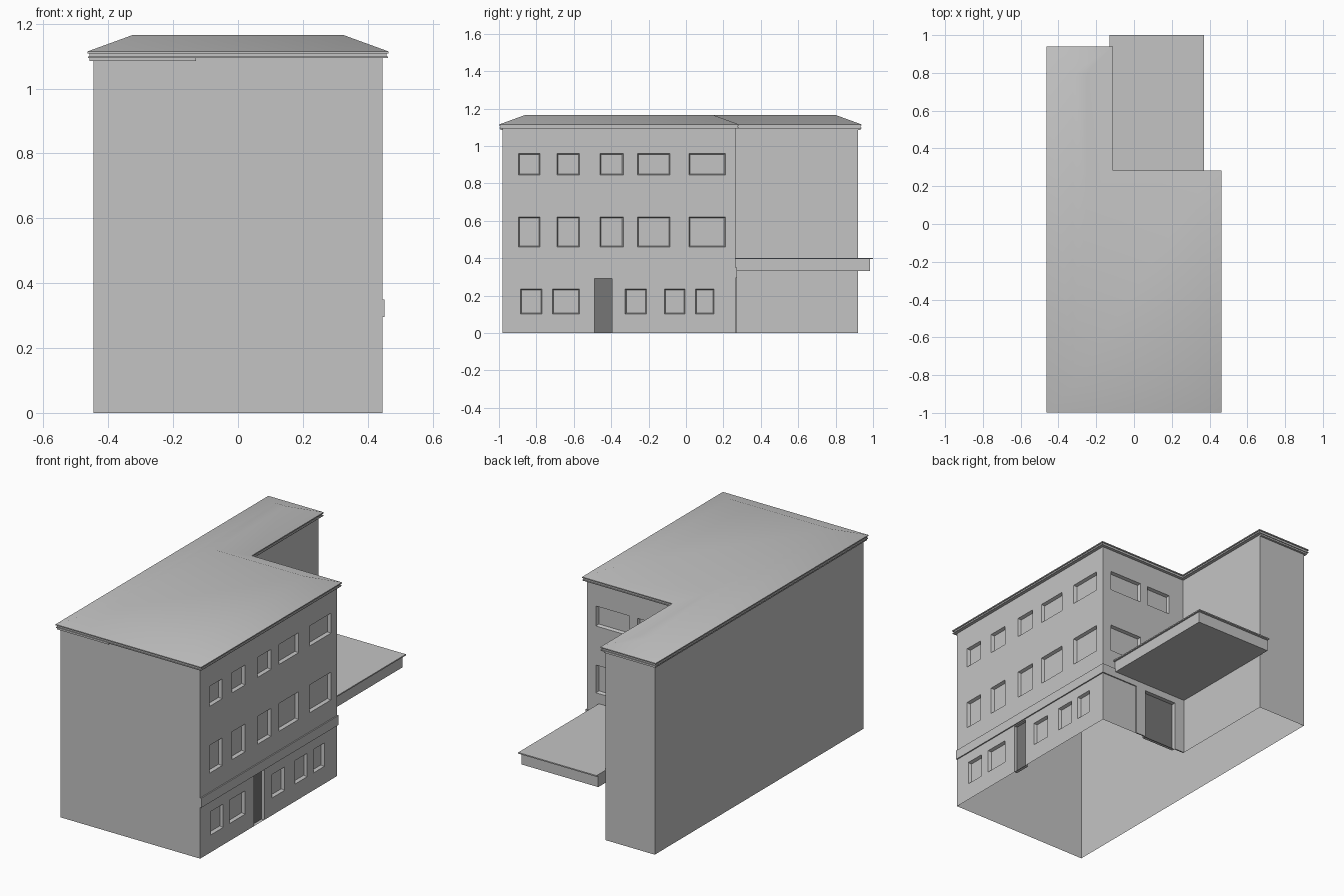
import bpy, bmesh

if "Cube" in bpy.data.objects:
    bpy.data.objects.remove(bpy.data.objects["Cube"])


def material(name, value):
    m = bpy.data.materials.new(name)
    m.use_nodes = True
    color = (value, value, value, 1)
    m.diffuse_color = color
    m.node_tree.nodes["Principled BSDF"].inputs["Base Color"].default_value = color
    return m


PLASTER = material("grey plaster", 0.55)
DARK = material("dark grey door", 0.18)


def finish(name, bm, mats=(PLASTER,), weld=True):
    if weld:
        bmesh.ops.remove_doubles(bm, verts=bm.verts, dist=0.0001)
    bmesh.ops.recalc_face_normals(bm, faces=bm.faces)
    mesh = bpy.data.meshes.new(name)
    bm.to_mesh(mesh)
    bm.free()
    for m in mats:
        mesh.materials.append(m)
    ob = bpy.data.objects.new(name, mesh)
    bpy.context.collection.objects.link(ob)
    return ob


def loft(name, low, z0, high, z1):
    """Closed solid between two outlines with matching corners."""
    bm = bmesh.new()
    a = [bm.verts.new((x, y, z0)) for x, y in low]
    b = [bm.verts.new((x, y, z1)) for x, y in high]
    bm.faces.new(a)
    bm.faces.new(b)
    for i in range(len(a)):
        j = (i + 1) % len(a)
        bm.faces.new((a[i], a[j], b[j], b[i]))
    return finish(name, bm)


def box(name, x0, x1, y0, y1, z0, z1):
    rect = [(x0, y0), (x1, y0), (x1, y1), (x0, y1)]
    return loft(name, rect, z0, rect, z1)


# Footprint: main block with a narrow wing towards the back
LEFT, RIGHT, FRONT, INNER, BACK, WING = -0.445, 0.445, -0.98, 0.265, 0.92, -0.13
WALL_TOP = 1.1


def footprint(o):
    return [(LEFT - o, FRONT - o), (RIGHT + o, FRONT - o), (RIGHT + o, INNER + o),
            (WING + o, INNER + o), (WING + o, BACK + o), (LEFT - o, BACK + o)]


def wall(bm, place, u0, u1, holes=()):
    """Flat wall with tapered recesses; place(u, z, depth) gives a point."""
    def face(pts, mat=0):
        f = bm.faces.new([bm.verts.new(place(*p)) for p in pts])
        f.material_index = mat

    us = sorted({u0, u1} | {h[i] for h in holes for i in (0, 1)})
    zs = sorted({0, WALL_TOP} | {h[i] for h in holes for i in (2, 3)})
    for a, b in zip(us, us[1:]):
        for c, d in zip(zs, zs[1:]):
            u, z = (a + b) / 2, (c + d) / 2
            if not any(h[0] < u < h[1] and h[2] < z < h[3] for h in holes):
                face([(a, c, 0), (b, c, 0), (b, d, 0), (a, d, 0)])
    for a, b, c, d, mat in holes:
        t = 0 if mat else 0.006
        outer = [(a, c, 0), (b, c, 0), (b, d, 0), (a, d, 0)]
        inner = [(a + t, c + t, 0.018), (b - t, c + t, 0.018),
                 (b - t, d - t, 0.018), (a + t, d - t, 0.018)]
        face(inner, mat)
        for i in range(4):
            j = (i + 1) % 4
            face([outer[i], outer[j], inner[j], inner[i]])


# Openings: (start, end, bottom, top, material)
UPPER, MIDDLE, GROUND = (0.845, 0.96, 0), (0.46, 0.62, 0), (0.10, 0.235, 0)
side_spans = [(-0.895, -0.78), (-0.69, -0.57), (-0.46, -0.335), (-0.26, -0.085), (0.015, 0.21)]
ground_spans = [(-0.885, -0.77), (-0.715, -0.57), (-0.325, -0.21), (-0.115, -0.005), (0.05, 0.15)]
back_spans = [(0.175, 0.388), (-0.03, 0.125)]
side_holes = [s + row for row in (UPPER, MIDDLE) for s in side_spans]
side_holes += [s + GROUND for s in ground_spans] + [(-0.49, -0.395, 0, 0.29, 1)]
back_holes = [s + row for row in (UPPER, MIDDLE) for s in back_spans]
back_holes += [(-0.066, 0.147, 0, 0.29, 1)]

# Walls, open underneath
bm = bmesh.new()
wall(bm, lambda u, z, d: (RIGHT - d, u, z), FRONT, INNER, side_holes)
wall(bm, lambda u, z, d: (u, INNER - d, z), WING, RIGHT, back_holes)
wall(bm, lambda u, z, d: (WING, u, z), INNER, BACK)
wall(bm, lambda u, z, d: (u, BACK, z), LEFT, WING)
wall(bm, lambda u, z, d: (LEFT, u, z), FRONT, BACK)
wall(bm, lambda u, z, d: (u, FRONT, z), LEFT, RIGHT)
for f in bm.faces:
    f.normal_update()
finish("walls", bm, (PLASTER, DARK))

# String course above the ground floor
box("side_band", RIGHT - 0.01, RIGHT + 0.007, FRONT, INNER + 0.007, 0.295, 0.35)
box("back_band", 0.21, RIGHT, INNER - 0.01, INNER + 0.007, 0.295, 0.35)

# Surround of the covered entrance
box("entrance_left_pier", 0.147, 0.21, INNER, INNER + 0.007, 0, 0.33)
box("entrance_right_pier", WING, -0.066, INNER, INNER + 0.007, 0, 0.33)
box("entrance_lintel", -0.066, 0.147, INNER, INNER + 0.007, 0.29, 0.33)

# Entrance canopy with an overhanging top plate
box("canopy", WING, 0.36, INNER, 0.985, 0.33, 0.395)
box("canopy_plate", WING, 0.37, INNER, 1.0, 0.395, 0.402)

# Stepped cornice, deeper along the long left block
loft("cornice", footprint(0.013), 1.097, footprint(0.013), 1.109)
box("left_cornice", LEFT - 0.013, WING, FRONT - 0.013, BACK + 0.013, 1.085, 1.097)
loft("cornice_lip", footprint(0.018), 1.094, footprint(0.018), 1.099)
loft("eaves", footprint(0.019), 1.109, footprint(0.019), 1.115)

# Low hipped roof with a flat top
roof = loft("roof", footprint(0.018), 1.115, footprint(-0.122), 1.166)
bpy.ops.object.select_all(action="DESELECT")
roof.select_set(True)
bpy.context.view_layer.objects.active = roof
bpy.ops.object.shade_smooth_by_angle(angle=0.6)
